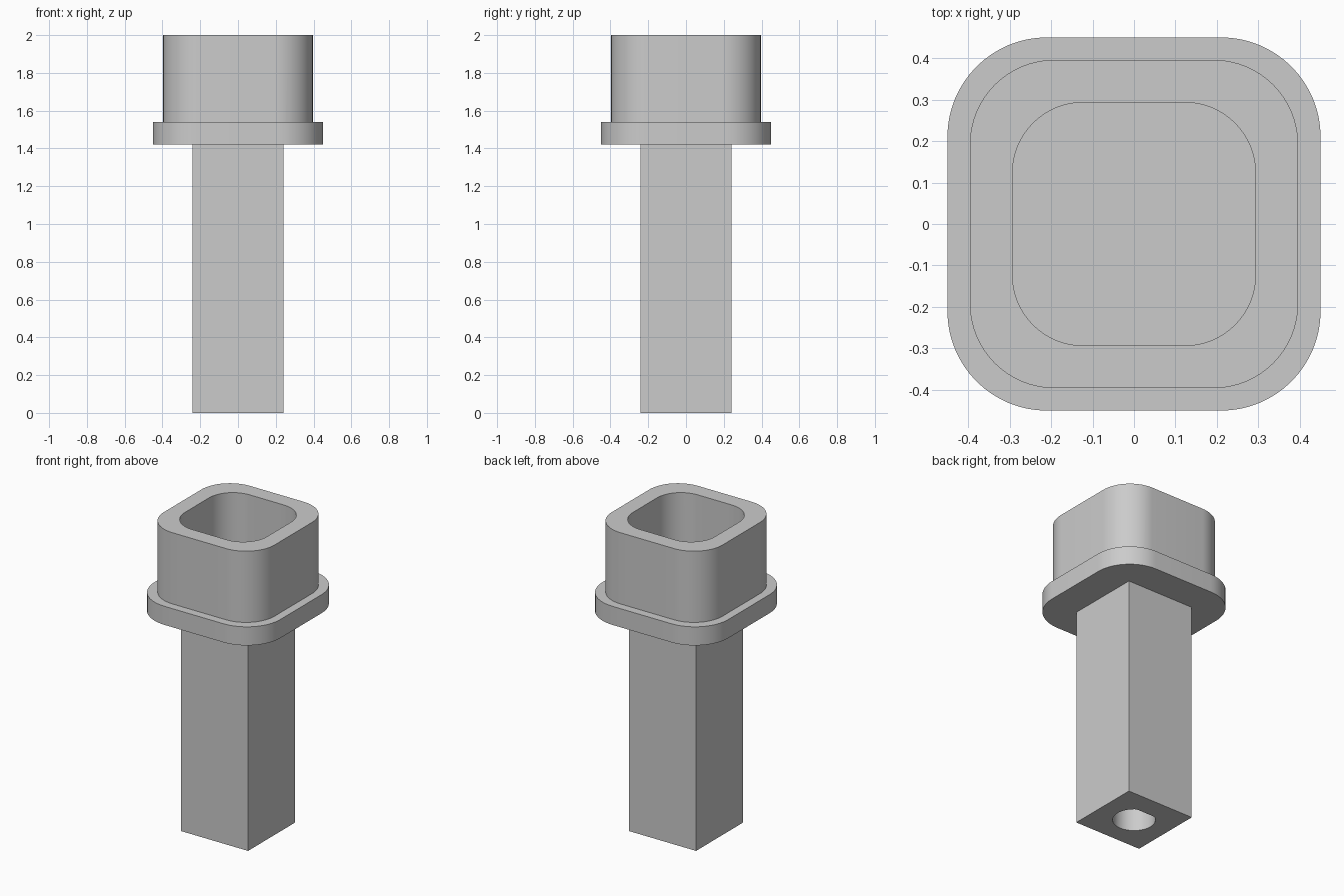
import bpy, bmesh
from math import cos, sin, pi, asin, radians

cube = bpy.data.objects.get("Cube")
if cube:
    bpy.data.objects.remove(cube, do_unlink=True)

grey = bpy.data.materials.new("plain grey")
grey.use_nodes = True
colour = (0.6, 0.6, 0.6, 1)
grey.diffuse_color = colour
grey.node_tree.nodes["Principled BSDF"].inputs["Base Color"].default_value = colour


def rounded_square(half, radius, steps=16):
    """Outline of a square with rounded corners, counter-clockwise."""
    c = half - radius
    points = []
    for corner, (sx, sy) in enumerate([(1, 1), (-1, 1), (-1, -1), (1, -1)]):
        for i in range(steps + 1):
            a = (corner + i / steps) * pi / 2
            points.append((sx * c + radius * cos(a), sy * c + radius * sin(a)))
    return points


def d_outline(radius, flat, steps=48):
    """Circle cut by a flat on its +y side."""
    start = pi - asin(flat / radius)
    sweep = pi + 2 * asin(flat / radius)
    return [(radius * cos(start + sweep * i / steps),
             radius * sin(start + sweep * i / steps)) for i in range(steps + 1)]


def prism(name, outline, bottom, top):
    bm = bmesh.new()
    base = bm.faces.new([bm.verts.new((x, y, bottom)) for x, y in outline])
    side = bmesh.ops.extrude_face_region(bm, geom=[base], use_keep_orig=True)
    moved = [g for g in side["geom"] if isinstance(g, bmesh.types.BMVert)]
    bmesh.ops.translate(bm, verts=moved, vec=(0, 0, top - bottom))
    bmesh.ops.recalc_face_normals(bm, faces=bm.faces)
    mesh = bpy.data.meshes.new(name)
    bm.to_mesh(mesh)
    bm.free()
    mesh.materials.append(grey)
    obj = bpy.data.objects.new(name, mesh)
    bpy.context.collection.objects.link(obj)
    return obj


def combine(target, tool, operation):
    """Apply a boolean and drop the tool object."""
    mod = target.modifiers.new(operation.title(), 'BOOLEAN')
    mod.operation = operation
    mod.solver = 'EXACT'
    mod.object = tool
    bpy.context.view_layer.objects.active = target
    bpy.ops.object.modifier_apply(modifier=mod.name)
    bpy.data.objects.remove(tool, do_unlink=True)


square = [(0.24, 0.24), (-0.24, 0.24), (-0.24, -0.24), (0.24, -0.24)]

# Square stem, flange and cup joined into one solid
body = prism("socket_body", rounded_square(0.45, 0.24), 1.42, 1.54)
combine(body, prism("stem", square, 0, 1.48), 'UNION')
combine(body, prism("cup", rounded_square(0.396, 0.205), 1.48, 2.0), 'UNION')

# Open recess in the cup and D-shaped bore in the stem
combine(body, prism("recess", rounded_square(0.293, 0.17), 1.54, 2.1), 'DIFFERENCE')
combine(body, prism("bore", d_outline(0.125, 0.105), -0.1, 0.8), 'DIFFERENCE')

bpy.ops.object.select_all(action='DESELECT')
body.select_set(True)
bpy.context.view_layer.objects.active = body
bpy.ops.object.shade_smooth_by_angle(angle=radians(30))
